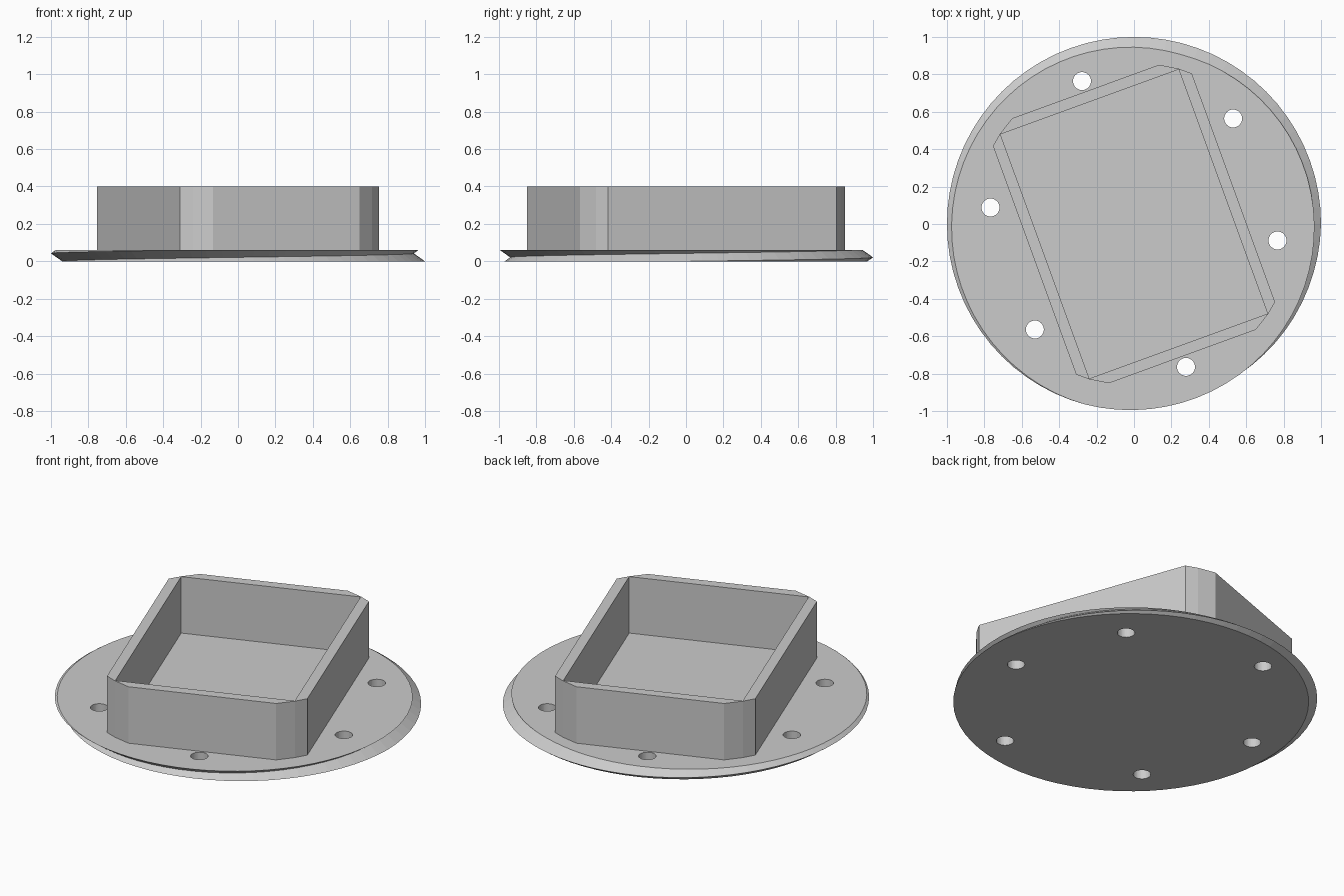
import bpy, bmesh, math
from mathutils import Matrix, Vector

cube = bpy.data.objects.get("Cube")
if cube:
    bpy.data.objects.remove(cube, do_unlink=True)

grey = bpy.data.materials.new("plain grey")
grey.use_nodes = True
grey.diffuse_color = (0.6, 0.6, 0.6, 1)
grey.node_tree.nodes["Principled BSDF"].inputs["Base Color"].default_value = (0.6, 0.6, 0.6, 1)

THICK, TOP = 0.06, 0.4          # flange thickness, wall top
PITCH, CREST, ROOT = 0.085, 1.0, 0.94
SEGMENTS = 72


def make_object(name, bm):
    bmesh.ops.recalc_face_normals(bm, faces=bm.faces[:])
    mesh = bpy.data.meshes.new(name)
    bm.to_mesh(mesh)
    bm.free()
    mesh.materials.append(grey)
    obj = bpy.data.objects.new(name, mesh)
    bpy.context.collection.objects.link(obj)
    return obj


def thread_radius(z, crest):
    """Triangular thread profile around a crest height."""
    phase = abs((z - crest) / PITCH - round((z - crest) / PITCH)) * 2
    return CREST + (ROOT - CREST) * phase


# Flange: disc whose rim carries one turn of a V thread
bm = bmesh.new()
columns = []
for i in range(SEGMENTS + 1):
    a = math.tau * i / SEGMENTS
    crest = PITCH * i / SEGMENTS
    heights = [0] + [min(max(crest + k * PITCH / 2, 0), THICK) for k in (-2, -1, 0, 1)] + [THICK]
    columns.append([bm.verts.new((thread_radius(z, crest) * math.cos(a),
                                  thread_radius(z, crest) * math.sin(a), z)) for z in heights])
for left, right in zip(columns, columns[1:]):
    for j in range(len(left) - 1):
        bm.faces.new((left[j], right[j], right[j + 1], left[j + 1]))
for end in (0, -1):
    bm.faces.new([c[end] for c in columns[:-1]])
bmesh.ops.remove_doubles(bm, verts=bm.verts[:], dist=1e-5)
bmesh.ops.dissolve_degenerate(bm, edges=bm.edges[:], dist=1e-5)
flange = make_object("threaded_flange", bm)

# Six screw holes, placed in opposite pairs
bm = bmesh.new()
for x, y in ((0.53, 0.564), (0.767, -0.088), (0.278, -0.764)):
    for s in (1, -1):
        bmesh.ops.create_cone(bm, cap_ends=True, segments=32, radius1=0.048, radius2=0.048,
                              depth=0.4, matrix=Matrix.Translation((s * x, s * y, 0)))
cutter = make_object("hole_cutter", bm)
cutter.hide_render = True
cutter.hide_set(True)
cut = flange.modifiers.new("screw_holes", "BOOLEAN")
cut.operation = "DIFFERENCE"
cut.solver = "EXACT"
cut.object = cutter

# Box wall: rectangle with corners trimmed to a circle, turned on the flange
HALF_U, HALF_V, WALL, TRIM = 0.566, 0.754, 0.058, 0.862
inner_corner = Vector((HALF_U - WALL, HALF_V - WALL))
cut_u = math.sqrt(TRIM ** 2 - HALF_V ** 2)
cut_v = math.sqrt(TRIM ** 2 - HALF_U ** 2)
trim_corner = inner_corner.normalized() * (TRIM + 0.002)
inner_corner = inner_corner.normalized() * (TRIM - 0.002)
quarter = [(HALF_U, cut_v), tuple(trim_corner), (cut_u, HALF_V)]
outer, inner = [], []
for su, sv in ((1, 1), (-1, 1), (-1, -1), (1, -1)):
    points = quarter if su * sv > 0 else quarter[::-1]
    outer += [(su * u, sv * v) for u, v in points]
    inner += [(su * inner_corner.x, sv * inner_corner.y)] * 3

bm = bmesh.new()
loops = [[bm.verts.new((u, v, z)) for u, v in ring]
         for ring, z in ((outer, THICK), (outer, TOP), (inner, TOP), (inner, THICK))]
for a, b in zip(loops, loops[1:] + loops[:1]):
    for i in range(len(a)):
        j = (i + 1) % len(a)
        bm.faces.new((a[i], a[j], b[j], b[i]))
bmesh.ops.remove_doubles(bm, verts=bm.verts[:], dist=1e-5)
bmesh.ops.dissolve_degenerate(bm, edges=bm.edges[:], dist=1e-5)
bmesh.ops.transform(bm, matrix=Matrix.Rotation(math.radians(20), 4, "Z"), verts=bm.verts[:])
make_object("box_wall", bm)
